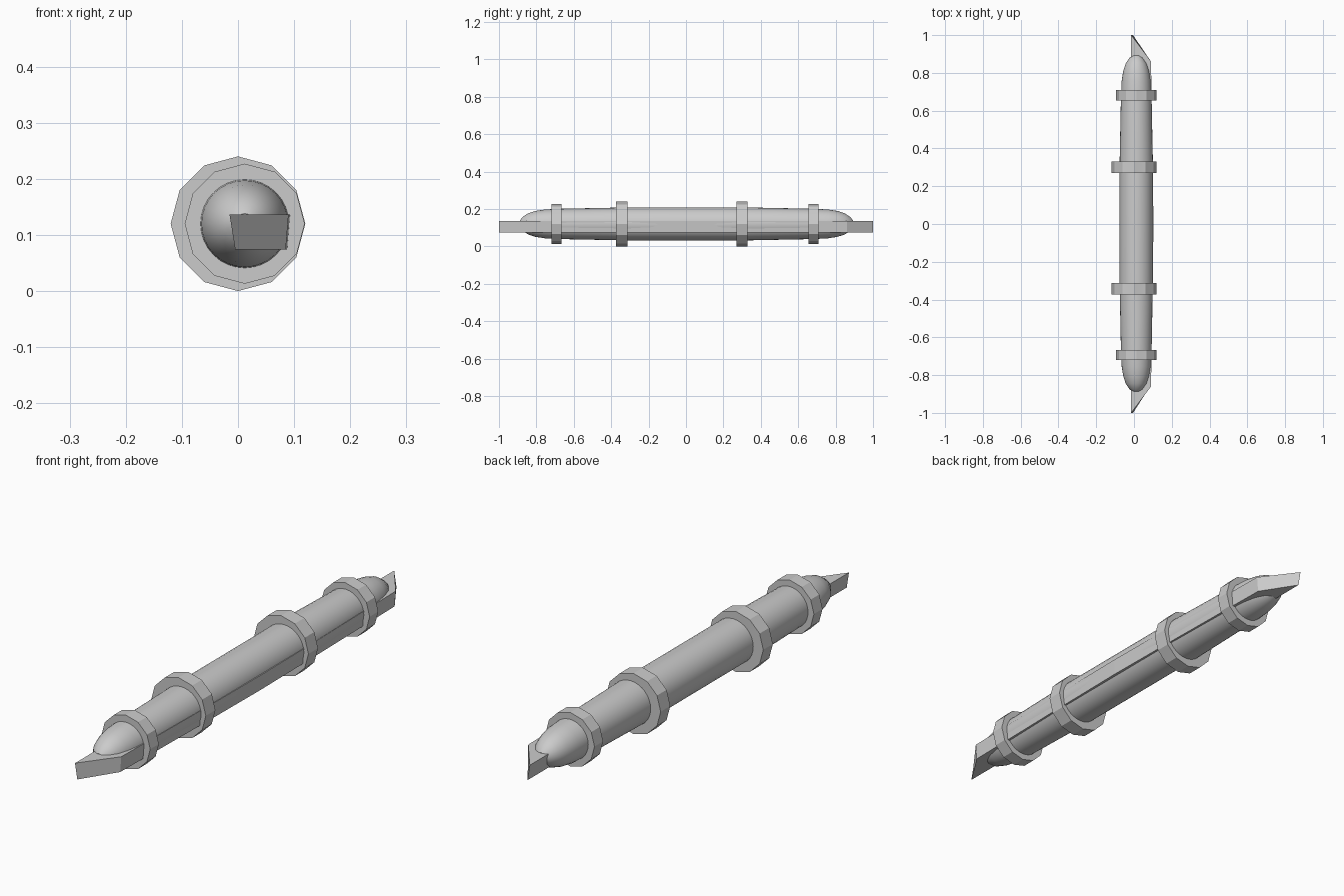
import bpy, bmesh, math

if "Cube" in bpy.data.objects:
    bpy.data.objects.remove(bpy.data.objects["Cube"])

CX, CZ = 0.012, 0.12


def make_object(name, bm, smooth=False):
    bmesh.ops.recalc_face_normals(bm, faces=bm.faces)
    mesh = bpy.data.meshes.new(name)
    bm.to_mesh(mesh)
    bm.free()
    obj = bpy.data.objects.new(name, mesh)
    bpy.context.collection.objects.link(obj)
    if smooth:
        bpy.context.view_layer.objects.active = obj
        obj.select_set(True)
        bpy.ops.object.shade_smooth_by_angle(angle=math.radians(35))
        obj.select_set(False)
    return obj


def lathe(name, profile, cx, cz, sides, smooth=False):
    """Closed solid round the y axis from (y, radius) pairs."""
    bm = bmesh.new()
    loops = []
    for y, r in profile:
        loops.append([bm.verts.new((cx + r * math.sin(2 * math.pi * i / sides), y,
                                    cz + r * math.cos(2 * math.pi * i / sides)))
                      for i in range(sides)])
    for a, b in zip(loops, loops[1:]):
        for i in range(sides):
            j = (i + 1) % sides
            bm.faces.new((a[i], a[j], b[j], b[i]))
    bm.faces.new(loops[0])
    bm.faces.new(loops[-1])
    return make_object(name, bm, smooth)


# Rounded, slightly tapering shaft
half = [(0.33, 0.088), (0.68, 0.081), (0.76, 0.077), (0.81, 0.069),
        (0.85, 0.056), (0.88, 0.036), (0.893, 0.018)]
profile = [(-y + 0.005, r) for y, r in reversed(half)] + half
lathe("shaft", profile, CX, CZ, 32, True)

# Twelve-sided collars: two large inner, two small outer
for name, y, r, cx, w in (("inner_collar_front", -0.343, 0.12, 0.0, 0.03),
                          ("inner_collar_back", 0.30, 0.12, 0.0, 0.03),
                          ("outer_collar_front", -0.693, 0.107, CX, 0.027),
                          ("outer_collar_back", 0.682, 0.107, CX, 0.027)):
    lathe(name, [(y - w, r), (y + w, r)], cx, CZ, 12)

# Long bar with bevelled pointed tips, bowed outwards a little
outline = [(-0.015, -1.0), (0.090, -0.86), (0.099, -0.35), (0.103, 0.0),
           (0.099, 0.35), (0.090, 0.86), (-0.015, 1.0)]
bm = bmesh.new()
top = [bm.verts.new((x, y, 0.136)) for x, y in outline]
low = [bm.verts.new((x + (0.010 if x < 0 else -0.005), y, 0.074)) for x, y in outline]
bm.faces.new(top)
bm.faces.new(low)
for i in range(len(outline)):
    j = (i + 1) % len(outline)
    bm.faces.new((top[i], top[j], low[j], low[i]))
make_object("pointed_bar", bm)
